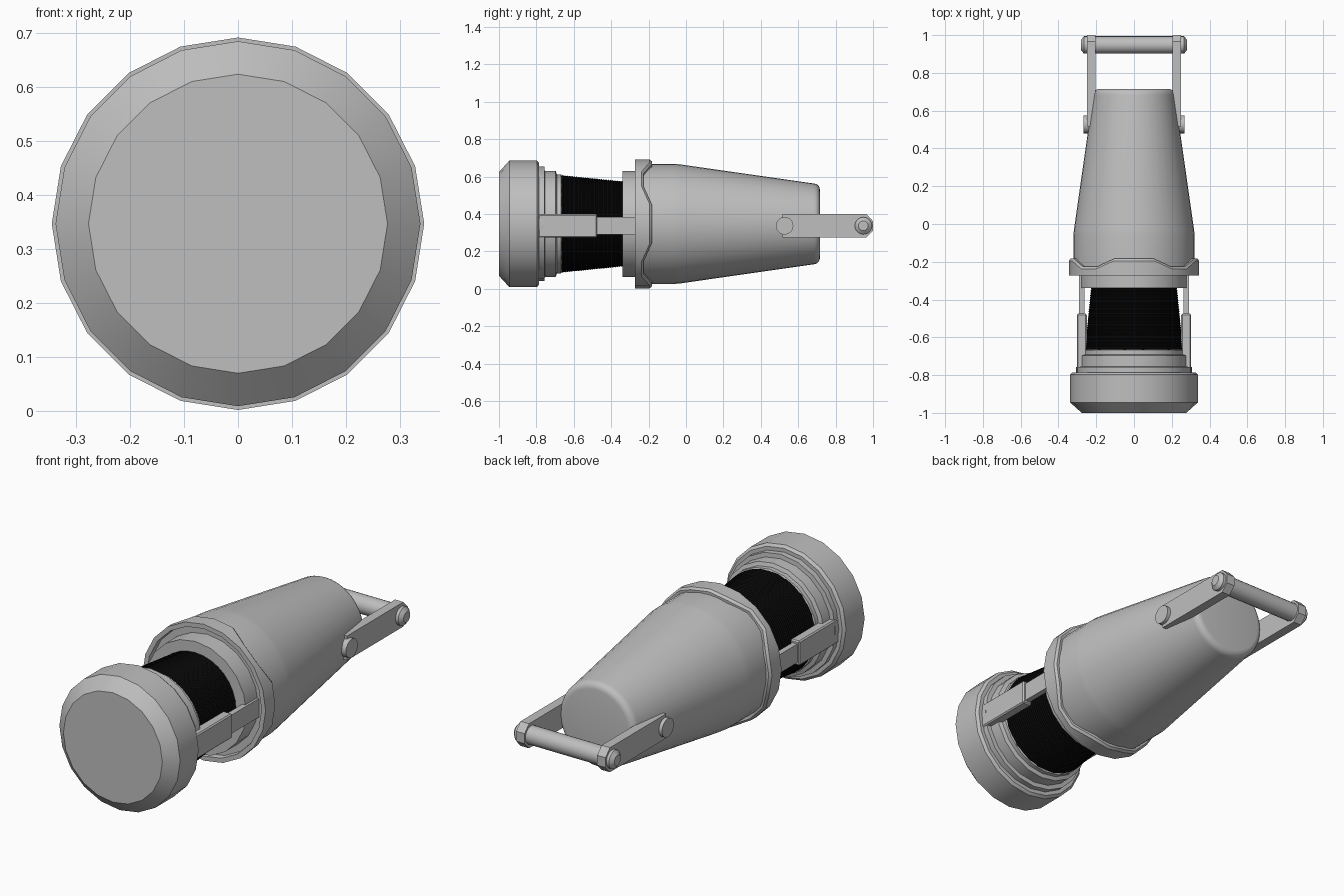
import bpy, bmesh, math
from mathutils import Matrix, Vector

if "Cube" in bpy.data.objects:
    bpy.data.objects.remove(bpy.data.objects["Cube"], do_unlink=True)

CZ = 0.347   # height of the main axis
HZ = 0.337   # height of the struts and handle


def material(name, value):
    m = bpy.data.materials.new(name)
    m.use_nodes = True
    colour = (value, value, value, 1)
    m.diffuse_color = colour
    m.node_tree.nodes["Principled BSDF"].inputs["Base Color"].default_value = colour
    return m


GREY = material("grey metal", 0.52)
BLACK = material("black gauze", 0.003)


def finish(name, bm, mat, angle=35):
    bmesh.ops.recalc_face_normals(bm, faces=bm.faces)
    mesh = bpy.data.meshes.new(name)
    bm.to_mesh(mesh)
    bm.free()
    mesh.materials.append(mat)
    ob = bpy.data.objects.new(name, mesh)
    bpy.context.collection.objects.link(ob)
    bpy.ops.object.select_all(action="DESELECT")
    ob.select_set(True)
    bpy.context.view_layer.objects.active = ob
    bpy.ops.object.shade_smooth_by_angle(angle=math.radians(angle))
    return ob


def revolve(name, profile, sides, mat=GREY, loop=False, wave=None, angle=35):
    """Turn (y, radius) points around the main axis; wave shifts rings marked True."""
    bm = bmesh.new()
    rings = []
    for y, r, *wavy in profile:
        ring = []
        for i in range(sides):
            a = math.tau * i / sides
            dy = wave(i) if wavy and wave else 0
            ring.append(bm.verts.new((r * math.sin(a), y + dy, CZ + r * math.cos(a))))
        rings.append(ring)
    pairs = list(zip(rings, rings[1:]))
    if loop:
        pairs.append((rings[-1], rings[0]))
    else:
        bm.faces.new(rings[0])
        bm.faces.new(rings[-1])
    for p, q in pairs:
        for i in range(sides):
            j = (i + 1) % sides
            bm.faces.new((p[i], p[j], q[j], q[i]))
    return finish(name, bm, mat, angle)


def plate(name, outline, x0, x1, bevel=0.0):
    """Extrude a (y, z) outline from x0 to x1."""
    bm = bmesh.new()
    face = bm.faces.new([bm.verts.new((x0, y, z)) for y, z in outline])
    ext = bmesh.ops.extrude_face_region(bm, geom=[face])
    moved = [v for v in ext["geom"] if isinstance(v, bmesh.types.BMVert)]
    bmesh.ops.translate(bm, verts=moved, vec=(x1 - x0, 0, 0))
    if bevel:
        bmesh.ops.bevel(bm, geom=bm.edges[:], offset=bevel, segments=1, affect="EDGES")
    return finish(name, bm, GREY, 25)


def pin(name, x0, x1, r0, r1, y, sides=20):
    """Round pin lying along x."""
    bm = bmesh.new()
    place = Matrix.Translation(Vector(((x0 + x1) / 2, y, HZ))) @ Matrix.Rotation(math.pi / 2, 4, "Y")
    bmesh.ops.create_cone(bm, cap_ends=True, segments=sides, radius1=r0, radius2=r1,
                          depth=x1 - x0, matrix=place)
    return finish(name, bm, GREY)


def box(y0, y1, half):
    return [(y0, HZ - half), (y1, HZ - half), (y1, HZ + half), (y0, HZ + half)]


# Base cap and the stepped rings behind it
revolve("base_cap", [(-1, 0.277), (-0.945, 0.338), (-0.797, 0.338), (-0.785, 0.325)], 20)
revolve("base_rings", [(-0.8, 0.306), (-0.757, 0.306), (-0.755, 0.284), (-0.697, 0.284),
                       (-0.69, 0.265), (-0.668, 0.265), (-0.662, 0.255)], 20)

# Finely ribbed, tapering gauze
steps = 56
ribs = []
for k in range(steps + 1):
    t = k / steps
    ribs.append((-0.67 + 0.34 * t, 0.262 - 0.034 * t - 0.004 * (k % 2)))
revolve("gauze", ribs, 32, BLACK)

# Upper ring and scalloped collar
revolve("upper_ring", [(-0.34, 0.284), (-0.22, 0.284)], 20)


def scallop(i):
    return -0.043 if i % 5 in (2, 3) else 0


revolve("collar", [(-0.24, 0.318), (-0.272, 0.322), (-0.272, 0.345), (-0.195, 0.345, True),
                   (-0.183, 0.335, True), (-0.183, 0.316, True)], 20, loop=True, wave=scallop)

# Tapered body with a rounded end
body = [(-0.245, 0.321), (-0.06, 0.321), (-0.03, 0.318)]
for k in range(6):
    a = math.pi / 2 * k / 5
    body.append((0.682 + 0.034 * math.sin(a), 0.182 + 0.034 * math.cos(a)))
revolve("body", body, 40)

# Struts, handle arms and pivots on both sides
for side, s in (("left", 1), ("right", -1)):
    plate(side + "_strut", box(-0.79, -0.475, 0.062), s * 0.25, s * 0.302, 0.006)
    plate(side + "_strut_slide", box(-0.49, -0.22, 0.047), s * 0.262, s * 0.29)
    arm = [(0.515, HZ - 0.062), (0.965, HZ - 0.062), (1, HZ - 0.025),
           (1, HZ + 0.025), (0.965, HZ + 0.062), (0.515, HZ + 0.062)]
    plate(side + "_handle_arm", arm, s * 0.203, s * 0.25)
    a, b = sorted((s * 0.2, s * 0.268))
    pin(side + "_pivot", a, b, 0.047, 0.047, 0.527)
    a, b = sorted((s * 0.265, s * 0.281))
    small, large = 0.026, 0.046
    pin(side + "_rod_end", a, b, large if s > 0 else small, small if s > 0 else large, 0.948)

# Handle rod across the arms
pin("handle_rod", -0.265, 0.265, 0.046, 0.046, 0.948)
